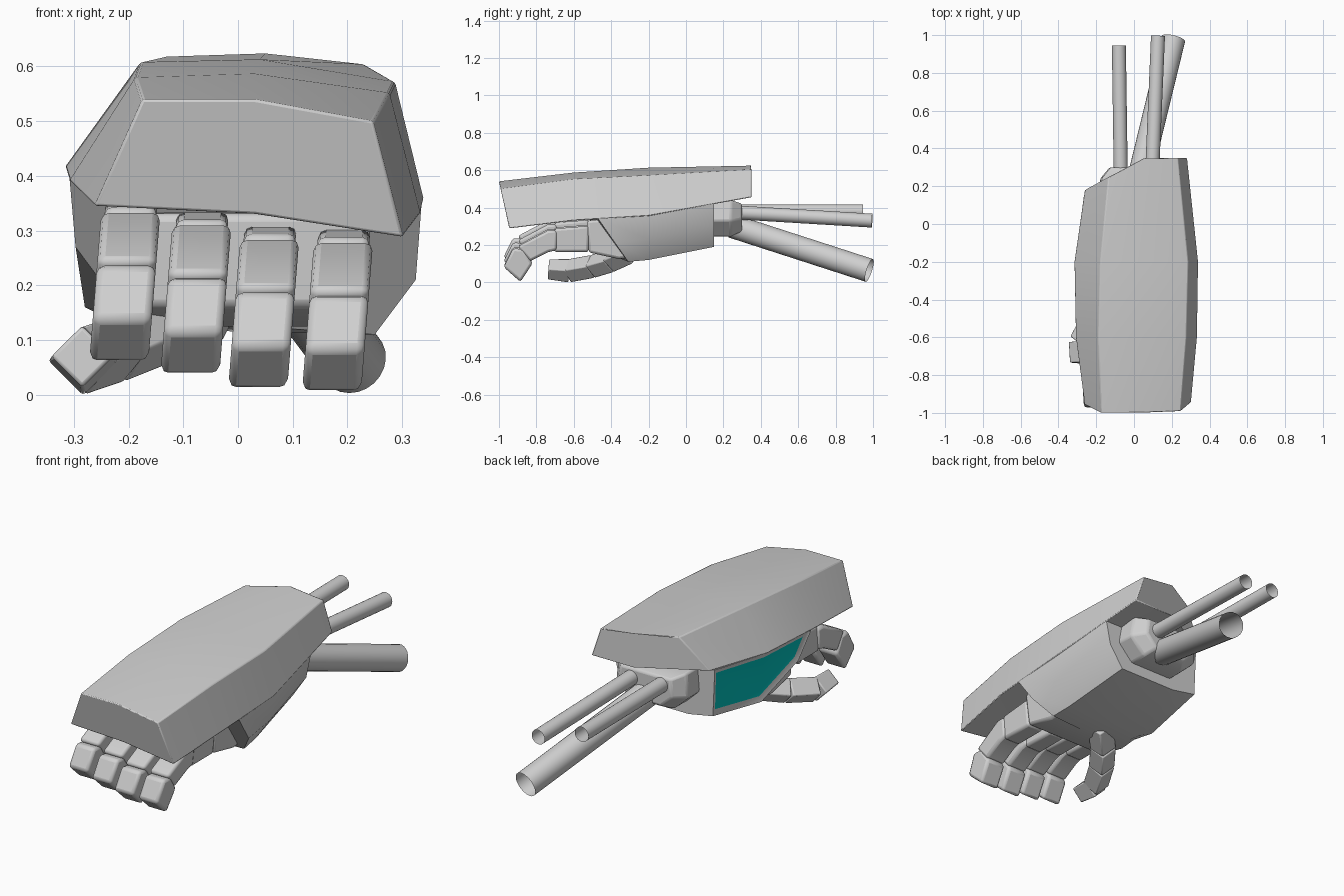
import bpy, bmesh
from mathutils import Vector

cube = bpy.data.objects.get("Cube")
if cube:
    bpy.data.objects.remove(cube)


def material(name, color):
    m = bpy.data.materials.new(name)
    m.use_nodes = True
    m.diffuse_color = color
    m.node_tree.nodes["Principled BSDF"].inputs["Base Color"].default_value = color
    return m


GREY = material("light grey", (0.63, 0.63, 0.63, 1))
TEAL = material("teal", (0.0, 0.52, 0.5, 1))


def finish(name, bm, bevel=0, angle=0.6):
    """Turn a bmesh into a shaded object, with optional rounded edges."""
    mesh = bpy.data.meshes.new(name)
    bm.to_mesh(mesh)
    bm.free()
    mesh.materials.append(GREY)
    mesh.materials.append(TEAL)
    obj = bpy.data.objects.new(name, mesh)
    bpy.context.collection.objects.link(obj)
    if bevel:
        mod = obj.modifiers.new("bevel", "BEVEL")
        mod.width, mod.segments, mod.limit_method = bevel, 2, "ANGLE"
        mod.angle_limit = 0.6
    bpy.ops.object.select_all(action="DESELECT")
    obj.select_set(True)
    bpy.context.view_layer.objects.active = obj
    bpy.ops.object.shade_smooth_by_angle(angle=angle)
    return obj


def loft(rings):
    """Skin closed rings of points; returns the mesh and rows of side faces."""
    bm = bmesh.new()
    rows = [[bm.verts.new(p) for p in ring] for ring in rings]
    n = len(rows[0])
    strips = []
    for a, b in zip(rows, rows[1:]):
        strips.append([bm.faces.new((a[i], a[(i + 1) % n], b[(i + 1) % n], b[i]))
                       for i in range(n)])
    bm.faces.new(rows[0])
    bm.faces.new(rows[-1])
    bmesh.ops.recalc_face_normals(bm, faces=bm.faces[:])
    return bm, strips


def ring(y, *xz):
    return [(x, y, z) for x, z in xz]


# Top shell: sloped front face, back cut obliquely on one side
shell = [
    ring(-1, (-.262, .345), (-.175, .54), (.03, .54), (.247, .5), (.302, .288), (.03, .33)),
    ring(-.6, (-.309, .39), (-.188, .58), (.03, .587), (.277, .552), (.334, .33), (.03, .39)),
    ring(-.2, (-.317, .415), (-.178, .608), (.04, .613), (.287, .572), (.34, .355), (.04, .42)),
    ring(.35, (-.262, .455), (-.135, .618), (.05, .624), (.232, .604), (.282, .455), (.05, .455)),
]
shell[0] = [(x, y + .22 * (.54 - z), z) for x, y, z in shell[0]]
shell[-1] = [(x, y - .55 * max(0, .05 - x), z) for x, y, z in shell[-1]]
finish("top_shell", loft(shell)[0], bevel=.005)

# Lower forearm body with a recessed, nearly upright side window
body = [
    ring(-.47, (-.308, .395), (.335, .34), (.325, .21), (.25, .11), (-.2, .14), (-.297, .27)),
    ring(-.2, (-.312, .415), (.336, .355), (.318, .23), (.24, .12), (-.2, .12), (-.28, .16)),
    ring(.15, (-.265, .45), (.3, .42), (.275, .3), (.2, .19), (-.12, .19), (-.255, .215)),
]
body[0] = [(x, y + .7 * (.34 - z) - .05 * (x < 0), z) for x, y, z in body[0]]
bm, strips = loft(body)
window = [strip[-1] for strip in strips]
bmesh.ops.inset_region(bm, faces=window, thickness=.026, depth=-.012, use_even_offset=True)
for face in window:
    face.material_index = 1
finish("forearm_body", bm)

# Wrist collar at the back
outline = ((-.17, .44), (.2, .44), (.22, .33), (.14, .245), (-.1, .245), (-.18, .32))


def collar_ring(y, s):
    return [(.02 + (x - .02) * s, y, .36 + (z - .36) * s) for x, z in outline]


finish("wrist_collar", loft([collar_ring(.1, 1), collar_ring(.24, 1),
                             collar_ring(.3, .75)])[0], bevel=.01)


def tube(name, start, end, radius, sides=24, caps=False, bevel=0, taper=1):
    start, end = Vector(start), Vector(end)
    axis = end - start
    bm = bmesh.new()
    bmesh.ops.create_cone(bm, cap_ends=caps, segments=sides, radius1=radius,
                          radius2=radius * taper, depth=axis.length)
    turn = axis.to_track_quat("Z", "Y").to_matrix().to_4x4()
    turn.translation = (start + end) / 2
    bm.transform(turn)
    return finish(name, bm, bevel)


# Rods leaving the wrist
tube("large_rod", (.03, .25, .3), (.208, .98, .064), .064)
tube("right_rod", (-.07, .25, .38), (-.08, .945, .38), .037)
tube("left_rod", (.095, .25, .375), (.127, .995, .33), .037)


def prism(name, x, width, profile, lift=0, bevel=.014):
    """Extrude a side profile across x, leaning slightly sideways."""
    sides = [[(x + s * width / 2 + .08 * (z - .15), y, z + lift) for y, z in profile]
             for s in (-1, 1)]
    return finish(name, loft(sides)[0], bevel, angle=.8)


# Palm under the shell
prism("palm", 0, .46, ((-.53, .33), (-.2, .36), (-.2, .14), (-.36, .125), (-.52, .16)))

# Four curled fingers, each with three segments
SEGMENTS = {
    "base": ((-.705, .295), (-.52, .31), (-.52, .17), (-.705, .17)),
    "middle": ((-.9, .2), (-.74, .285), (-.69, .285), (-.69, .18), (-.735, .17), (-.835, .12)),
    "tip": ((-.925, .19), (-.975, .09), (-.885, .01), (-.82, .11), (-.87, .185)),
}
FINGERS = (("little", .182, -.008), ("ring", .047, -.002), ("middle", -.077, .024),
           ("index", -.207, .047))
for finger, x, lift in FINGERS:
    for part, profile in SEGMENTS.items():
        width = .095 if part == "base" else .108
        prism(f"{finger}_finger_{part}", x, width, profile, lift)

# Thumb: chain of diamond-section segments
path = ((-.285, -.735, .07), (-.283, -.625, .062), (-.215, -.5, .085),
        (-.14, -.4, .115), (-.04, -.3, .16))
for i, (a, b) in enumerate(zip(path, path[1:])):
    tube(f"thumb_segment_{i + 1}", a, b, .056 if i == 0 else .064, sides=4, caps=True,
         bevel=.006, taper=1.15 if i == 0 else 1)
